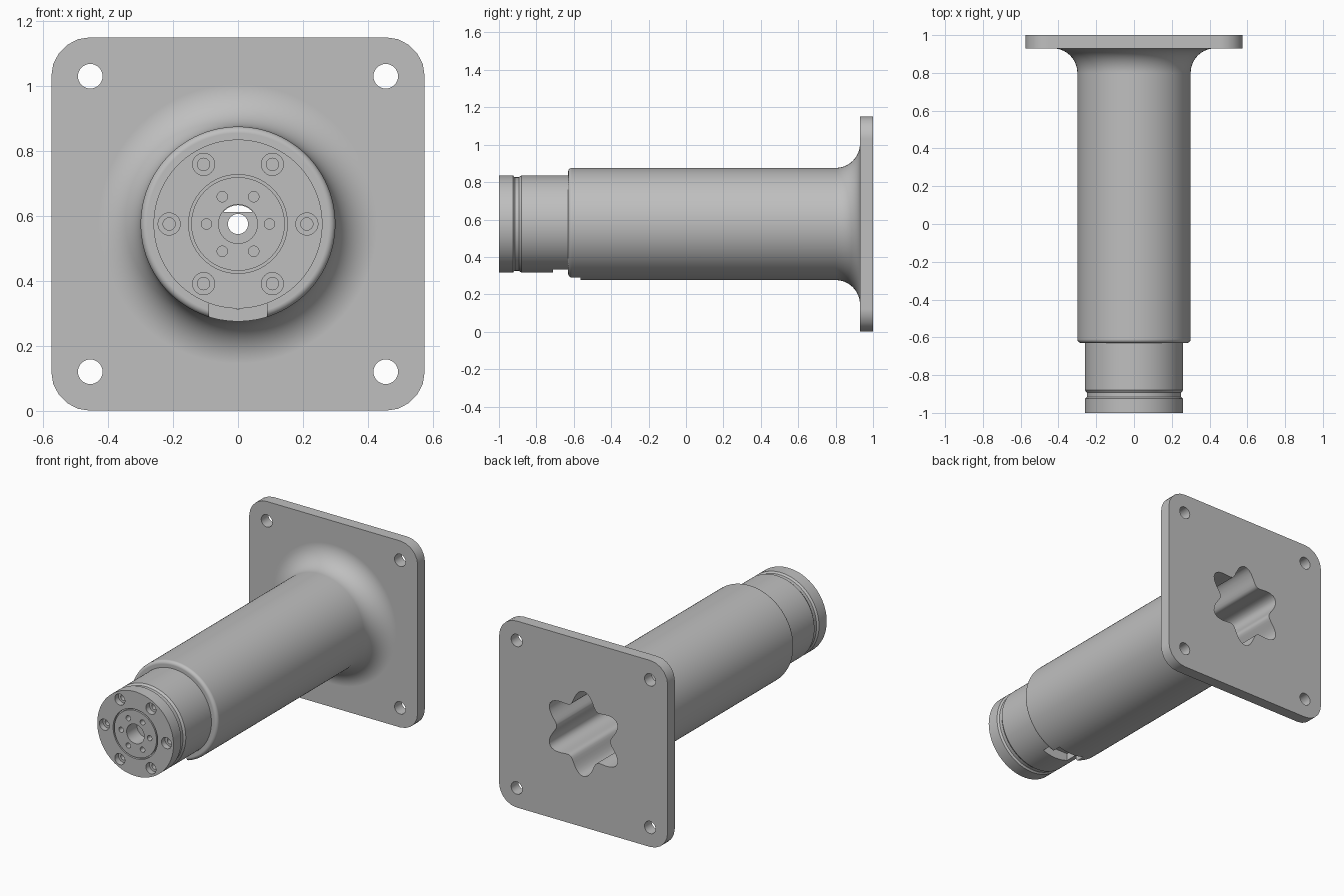
import bpy, bmesh
from math import sin, cos, pi, radians

C = 0.576          # height of the shaft axis
SEG = 96

cube = bpy.data.objects.get("Cube")
if cube:
    bpy.data.objects.remove(cube, do_unlink=True)

grey = bpy.data.materials.new("machined grey")
grey.use_nodes = True
colour = (0.52, 0.52, 0.52, 1)
grey.diffuse_color = colour
grey.node_tree.nodes["Principled BSDF"].inputs["Base Color"].default_value = colour


def finish(name, bm):
    bmesh.ops.recalc_face_normals(bm, faces=bm.faces)
    mesh = bpy.data.meshes.new(name)
    bm.to_mesh(mesh)
    bm.free()
    mesh.materials.append(grey)
    ob = bpy.data.objects.new(name, mesh)
    bpy.context.collection.objects.link(ob)
    return ob


def prism(name, outline, y0, y1):
    """Extrude an (x, z) outline, measured from the axis, along y."""
    bm = bmesh.new()
    a, b = [[bm.verts.new((x, y, C + z)) for x, z in outline] for y in (y0, y1)]
    bm.faces.new(a)
    bm.faces.new(b)
    n = len(a)
    for i in range(n):
        j = (i + 1) % n
        bm.faces.new((a[i], a[j], b[j], b[i]))
    return finish(name, bm)


def lathe(name, profile, ring=False):
    """Revolve (radius, y) points about the axis; ring closes the section."""
    bm = bmesh.new()
    angles = [2 * pi * i / SEG for i in range(SEG)]
    rows = [[bm.verts.new((r * cos(t), y, C + r * sin(t))) for t in angles]
            for r, y in profile]
    pairs = list(zip(rows, rows[1:]))
    if ring:
        pairs.append((rows[-1], rows[0]))
    else:
        bm.faces.new(rows[0])
        bm.faces.new(rows[-1])
    for a, b in pairs:
        for i in range(SEG):
            j = (i + 1) % SEG
            bm.faces.new((a[i], a[j], b[j], b[i]))
    return finish(name, bm)


def circle(r, x=0, z=0, n=32):
    return [(x + r * cos(2 * pi * i / n), z + r * sin(2 * pi * i / n)) for i in range(n)]


def arc(cx, cy, r, start, end, n):
    steps = [radians(start + (end - start) * i / n) for i in range(n + 1)]
    return [(cx + r * cos(t), cy + r * sin(t)) for t in steps]


def combine(target, tool, operation="DIFFERENCE"):
    mod = target.modifiers.new("combine", "BOOLEAN")
    mod.operation = operation
    mod.solver = "EXACT"
    mod.object = tool
    bpy.context.view_layer.objects.active = target
    bpy.ops.object.modifier_apply(modifier=mod.name)
    bpy.data.objects.remove(tool, do_unlink=True)


def cut(target, outline, y0, y1):
    combine(target, prism("cutter", outline, y0, y1))


# Sleeve with rounded front edge and a flared root
sleeve = lathe("flanged_sleeve",
               [(0.24, -0.63)] + arc(0.28, -0.61, 0.02, -90, 0, 6)
               + arc(0.43, 0.80, 0.13, 180, 90, 14) + [(0.43, 0.96)])

# Square mounting plate with rounded corners
h, rad = 0.575, 0.12
k = h - rad
corners = (arc(k, k, rad, 0, 90, 5) + arc(-k, k, rad, 90, 180, 5)
           + arc(-k, -k, rad, 180, 270, 5) + arc(k, -k, rad, 270, 360, 5))
combine(sleeve, prism("plate", corners, 0.93, 1.0), "UNION")
for sx in (-1, 1):
    for sz in (-1, 1):
        cut(sleeve, circle(0.038, sx * 0.455, sz * 0.455), 0.85, 1.1)

# Six-lobed cavity from the back
lobes = []
for i in range(SEG):
    t = 2 * pi * i / SEG
    r = 0.222 - 0.04 * cos(6 * t)
    lobes.append((r * cos(t), r * sin(t)))
cut(sleeve, lobes, -0.57, 1.1)

# Nose with a retaining groove
nose = lathe("nose", [(0.26, -1.0), (0.26, -0.925), (0.254, -0.92), (0.25, -0.915),
                      (0.25, -0.893), (0.254, -0.888), (0.26, -0.88), (0.26, -0.6)])

# Seam around the centre disc
combine(nose, lathe("seam", [(0.144, -1.05), (0.152, -1.05), (0.152, -0.985),
                             (0.144, -0.985)], ring=True))

# Counterbored outer screws and small inner holes
for i in range(6):
    t = i * pi / 3
    x, z = cos(t), sin(t)
    cut(nose, circle(0.034, 0.212 * x, 0.212 * z), -1.05, -0.965)
    cut(nose, circle(0.019, 0.212 * x, 0.212 * z, 24), -1.05, -0.90)
    cut(nose, circle(0.016, 0.097 * x, 0.097 * z, 24), -1.05, -0.93)

# Centre recess, through bore and window above it
cut(nose, circle(0.06), -1.05, -0.90)
window = arc(0, 0, 0.058, 40, 140, 12)
keyway = [(-0.09, -0.36), (0.09, -0.36), (0.09, -0.2), (-0.09, -0.2)]
for part in (nose, sleeve):
    cut(part, circle(0.031), -1.1, -0.5)
    cut(part, window, -0.95, -0.5)
    cut(part, keyway, -0.71, -0.565)

# Smooth round walls, keep flat faces crisp
for part in (sleeve, nose):
    bpy.ops.object.select_all(action="DESELECT")
    part.select_set(True)
    bpy.context.view_layer.objects.active = part
    bpy.ops.object.shade_smooth_by_angle(angle=radians(30))
    weighted = part.modifiers.new("weighted normals", "WEIGHTED_NORMAL")
    weighted.keep_sharp = True
